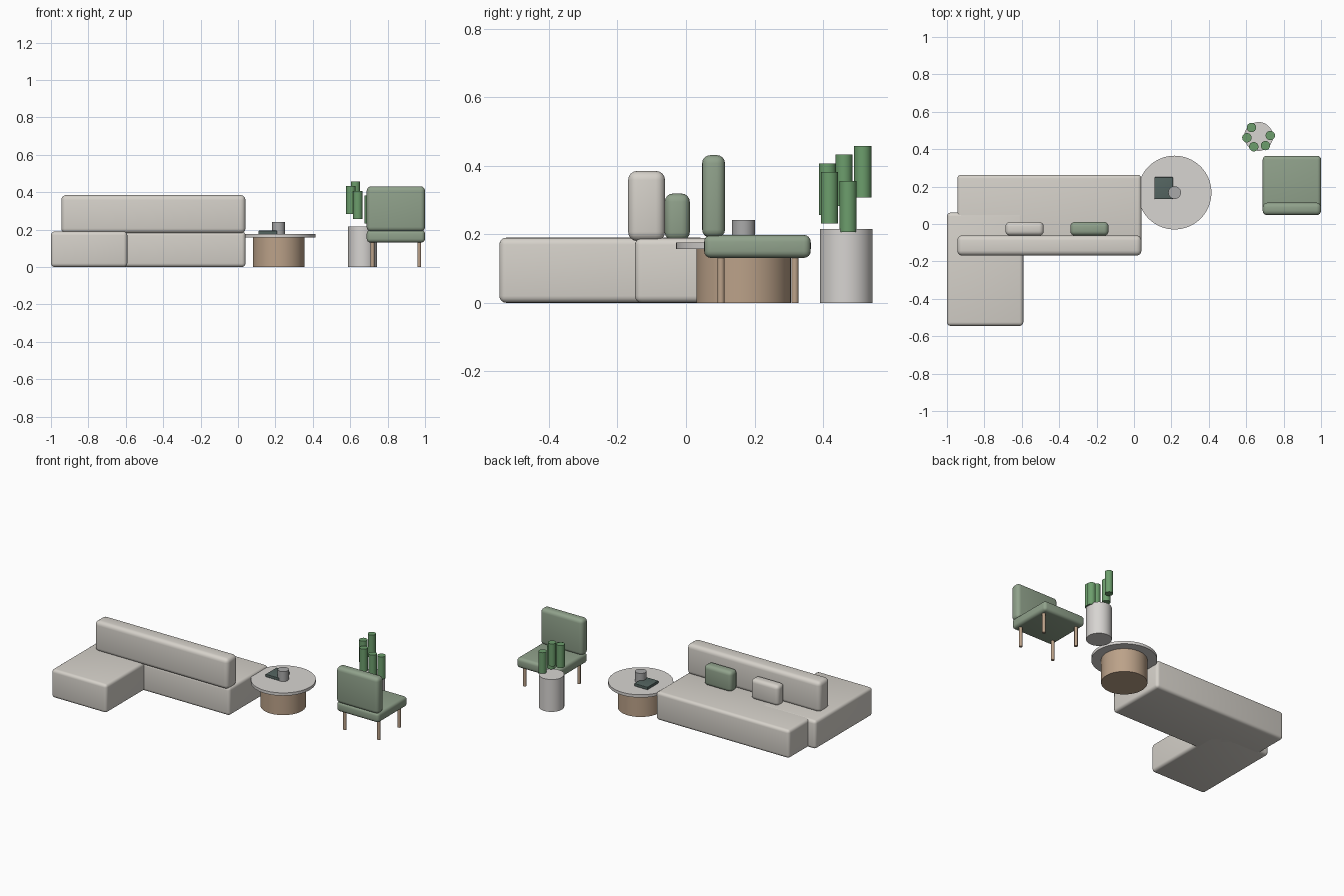
import bpy
import math

if "Cube" in bpy.data.objects:
    bpy.data.objects.remove(bpy.data.objects["Cube"])


def material(name, r, g, b):
    m = bpy.data.materials.new(name)
    m.diffuse_color = (r, g, b, 1)
    m.use_nodes = True
    m.node_tree.nodes["Principled BSDF"].inputs["Base Color"].default_value = m.diffuse_color
    return m


CREAM = material("cream_fabric", 0.67, 0.64, 0.59)
SAGE = material("sage_fabric", 0.28, 0.36, 0.26)
WOOD = material("wood", 0.50, 0.36, 0.25)
STONE = material("pale_stone", 0.68, 0.66, 0.64)
CLAY = material("grey_ceramic", 0.40, 0.40, 0.40)
SLATE = material("slate_cover", 0.09, 0.13, 0.12)
LEAF = material("leaf", 0.15, 0.34, 0.15)


def finish(obj, name, mat, bevel=0, segments=4):
    obj.name = name
    obj.data.name = name
    obj.data.materials.append(mat)
    if bevel:
        bpy.ops.object.transform_apply(location=False, rotation=False, scale=True)
        mod = obj.modifiers.new("soft_edges", 'BEVEL')
        mod.width = bevel
        mod.segments = segments
        bpy.ops.object.modifier_apply(modifier=mod.name)
    bpy.ops.object.shade_smooth_by_angle(angle=math.radians(35))
    return obj


def box(name, x, y, z, mat, bevel):
    """Rounded box from (min, max) pairs along each axis."""
    bpy.ops.mesh.primitive_cube_add(size=1, location=[sum(p) / 2 for p in (x, y, z)])
    obj = bpy.context.object
    obj.scale = [p[1] - p[0] for p in (x, y, z)]
    return finish(obj, name, mat, bevel)


def cylinder(name, x, y, z, radius, mat, sides=48):
    """Upright cylinder between the two heights in z."""
    bpy.ops.mesh.primitive_cylinder_add(vertices=sides, radius=radius, depth=z[1] - z[0],
                                        location=(x, y, sum(z) / 2))
    return finish(bpy.context.object, name, mat)


# Corner sofa
box("sofa_seat", (-0.945, 0.04), (-0.149, 0.263), (0, 0.189), CREAM, 0.02)
box("sofa_chaise", (-1.0, -0.592), (-0.545, 0.061), (0, 0.19), CREAM, 0.02)
box("sofa_backrest", (-0.945, 0.04), (-0.169, -0.061), (0.18, 0.385), CREAM, 0.027)

# Cushions leaning on the backrest
for name, x, mat in (("cream_cushion", -0.585, CREAM), ("sage_cushion", -0.238, SAGE)):
    box(name, (x - 0.102, x + 0.102), (-0.062, 0.011), (0.182, 0.319), mat, 0.024)

# Round coffee table
TX, TY = 0.217, 0.168
cylinder("table_drum", TX, TY, (0, 0.158), 0.138, WOOD, 64)
cylinder("table_top", TX, TY, (0.157, 0.176), 0.197, STONE, 64)
cylinder("cup", TX, TY, (0.176, 0.242), 0.034, CLAY, 32)
box("book", (0.11, 0.208), (0.134, 0.25), (0.176, 0.194), SLATE, 0.002)

# Armchair
CX, CY = 0.844, 0.21
box("chair_seat", (0.688, 1.0), (0.053, 0.364), (0.131, 0.198), SAGE, 0.02)
box("chair_back", (0.688, 1.0), (0.047, 0.114), (0.19, 0.431), SAGE, 0.024)
for sx, side in ((-1, "left"), (1, "right")):
    for sy, end in ((-1, "front"), (1, "rear")):
        cylinder(f"chair_leg_{end}_{side}", CX + sx * 0.125, CY + sy * 0.108,
                 (0, 0.14), 0.0105, WOOD, 24)

# Planter with a spiral of upright stems
PX, PY = 0.666, 0.468
cylinder("planter", PX, PY, (0, 0.216), 0.077, STONE)
for i in range(5):
    a = math.radians(5 - 59.5 * i)
    z = 0.206 + 0.0255 * i
    cylinder(f"plant_stem_{i + 1}", PX + 0.063 * math.cos(a), PY + 0.06 * math.sin(a),
             (z, z + 0.15), 0.025, LEAF, 24)
